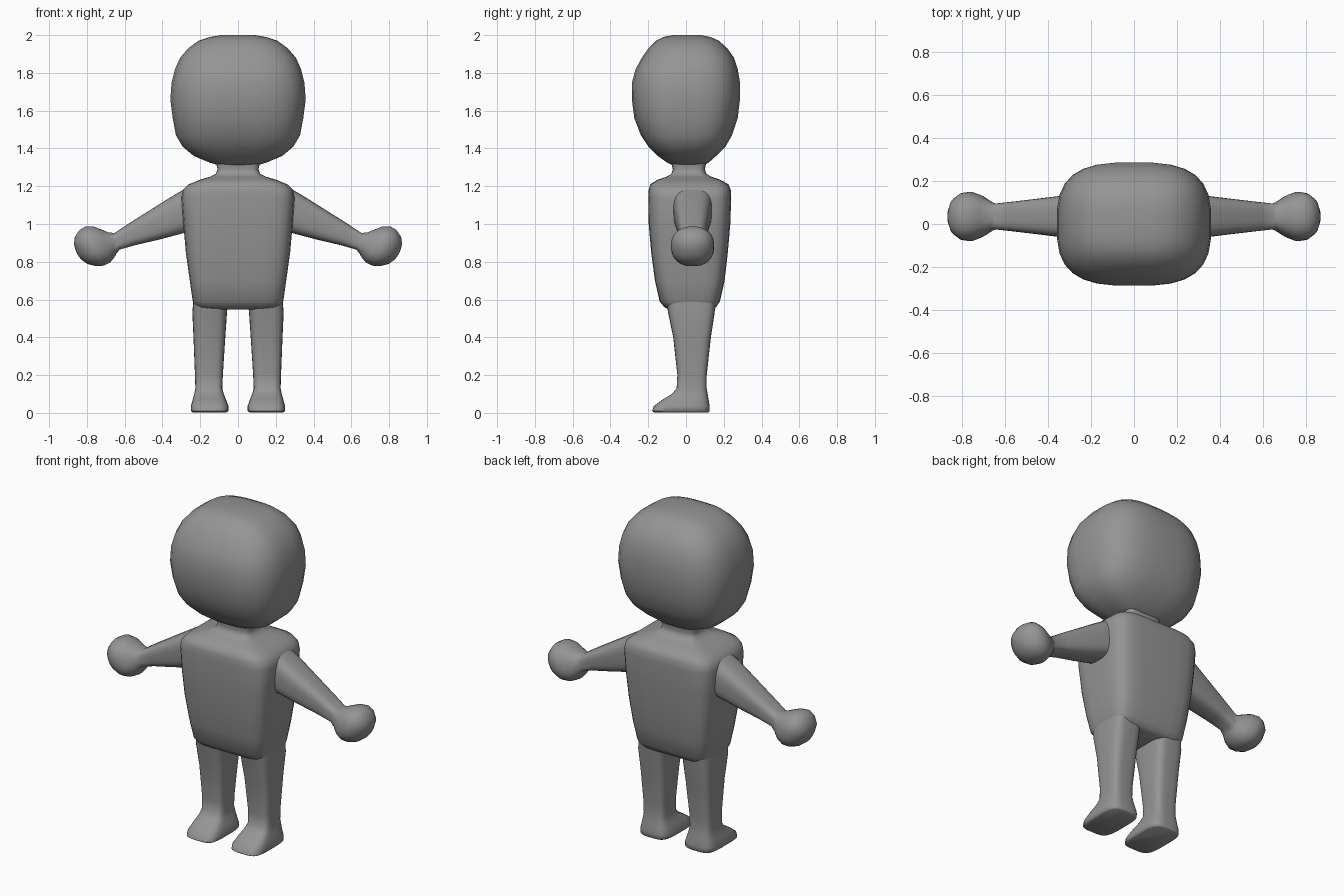
import bpy, bmesh, math
from mathutils import Vector

cube = bpy.data.objects.get("Cube")
if cube:
    bpy.data.objects.remove(cube, do_unlink=True)

grey = bpy.data.materials.new("plain_grey")
grey.use_nodes = True
COLOUR = (0.3, 0.3, 0.3, 1)
grey.diffuse_color = COLOUR
grey.node_tree.nodes["Principled BSDF"].inputs["Base Color"].default_value = COLOUR

X, Y, Z = Vector((1, 0, 0)), Vector((0, 1, 0)), Vector((0, 0, 1))


def loft(name, rings, u, v, power, sides=28, mirrored=False, sharp=60):
    """Skin squarish rings, each (centre, half width along u, half width along v)."""
    bm = bmesh.new()
    loops = []
    for centre, a, b in rings:
        loop = []
        for i in range(sides):
            t = math.tau * (i + 0.5) / sides
            c, s = math.cos(t), math.sin(t)
            cu = math.copysign(abs(c) ** (2 / power), c)
            sv = math.copysign(abs(s) ** (2 / power), s)
            loop.append(bm.verts.new(Vector(centre) + u * a * cu + v * b * sv))
        loops.append(loop)
    for low, high in zip(loops, loops[1:]):
        for i in range(sides):
            j = (i + 1) % sides
            bm.faces.new((low[i], low[j], high[j], high[i]))
    bm.faces.new(loops[0][::-1])
    bm.faces.new(loops[-1])
    bmesh.ops.recalc_face_normals(bm, faces=bm.faces[:])
    mesh = bpy.data.meshes.new(name)
    bm.to_mesh(mesh)
    bm.free()
    mesh.materials.append(grey)
    obj = bpy.data.objects.new(name, mesh)
    bpy.context.collection.objects.link(obj)
    if mirrored:
        obj.modifiers.new("mirror", 'MIRROR').use_mirror_merge = False
    bpy.ops.object.select_all(action='DESELECT')
    obj.select_set(True)
    bpy.context.view_layer.objects.active = obj
    bpy.ops.object.shade_smooth_by_angle(angle=math.radians(sharp))
    return obj


def upright(rows):
    """Rows of z, left x, right x, front y, back y."""
    return [(((x0 + x1) / 2, (y0 + y1) / 2, z), (x1 - x0) / 2, (y1 - y0) / 2)
            for z, x0, x1, y0, y1 in rows]


def centred(rows):
    """Rows of z, half width, front y, back y."""
    return upright([(z, -w, w, y0, y1) for z, w, y0, y1 in rows])


# Head: large rounded block
loft("head", centred([
    (1.31, .10, -.07, .09), (1.325, .15, -.10, .12), (1.36, .235, -.15, .16),
    (1.41, .295, -.20, .21), (1.47, .33, -.24, .245), (1.56, .347, -.275, .275),
    (1.66, .36, -.288, .287), (1.75, .353, -.287, .287), (1.82, .335, -.268, .275),
    (1.88, .308, -.235, .255), (1.93, .265, -.20, .22), (1.97, .21, -.16, .175),
    (1.99, .15, -.12, .13), (2.0, .09, -.07, .08)]), X, Y, 3)

# Torso with shoulders and neck
loft("torso", centred([
    (.548, .20, -.09, .14), (.56, .225, -.115, .16), (.59, .24, -.14, .18),
    (.70, .256, -.165, .205), (.85, .277, -.185, .222), (1.0, .29, -.198, .235),
    (1.14, .30, -.20, .24), (1.18, .292, -.198, .238), (1.21, .262, -.19, .225),
    (1.235, .20, -.15, .18), (1.25, .15, -.105, .135), (1.265, .118, -.078, .108),
    (1.29, .108, -.07, .10), (1.33, .12, -.08, .11)]), X, Y, 5)

# Legs tapering into feet
loft("legs", upright([
    (.003, .06, .24, -.17, .12), (.01, .05, .25, -.18, .126),
    (.035, .05, .25, -.172, .126), (.07, .063, .24, -.125, .12),
    (.10, .075, .232, -.075, .115), (.13, .083, .226, -.05, .11),
    (.20, .08, .228, -.046, .11), (.40, .067, .236, -.068, .132),
    (.53, .058, .242, -.095, .152), (.62, .05, .235, -.11, .16)]),
    X, Y, 4, mirrored=True)

# Arms sloping down into rounded fists
tilt = math.radians(25)
across = Vector((math.sin(tilt), 0, math.cos(tilt)))
arm_rings = [(.22, 1.09, .115, .105), (.30, 1.055, .105, .10), (.45, .99, .08, .082),
             (.57, .94, .058, .068), (.645, .905, .045, .06), (.67, .898, .06, .066)]
loft("arms", [((x, .035, z), h, d) for x, z, h, d in arm_rings],
     across, Y, 3.2, mirrored=True)
hand_rings = [(.635, .915, .042, .055), (.66, .905, .055, .065), (.69, .897, .083, .082),
              (.72, .892, .105, .10), (.76, .883, .115, .115), (.795, .872, .106, .11),
              (.83, .86, .08, .085), (.85, .853, .045, .045), (.855, .85, .015, .015)]
loft("hands", [((x, .035, z), h, d) for x, z, h, d in hand_rings],
     across, Y, 2.3, mirrored=True)
